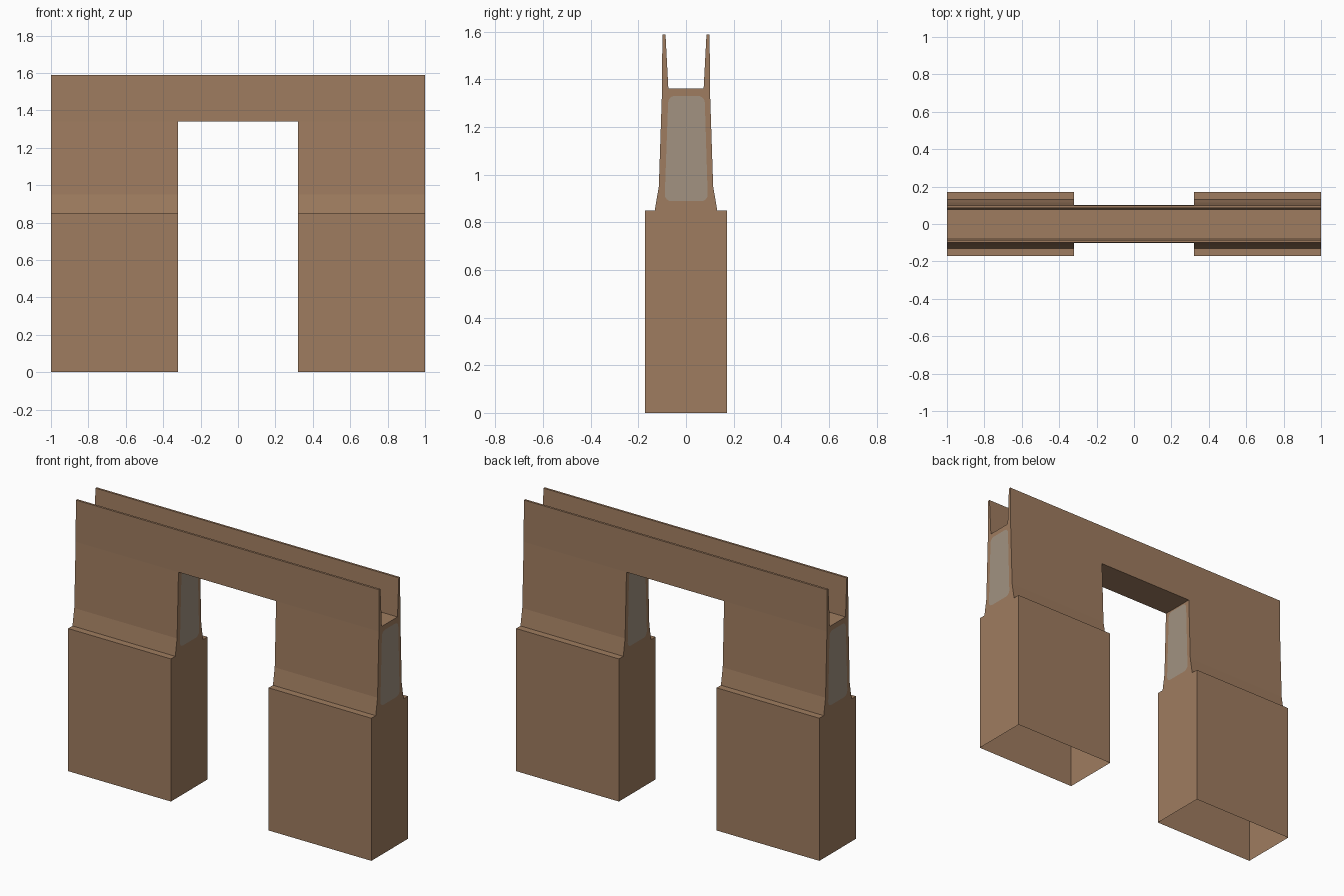
import bpy, bmesh, math

if "Cube" in bpy.data.objects:
    bpy.data.objects.remove(bpy.data.objects["Cube"])

def material(name, rgb):
    m = bpy.data.materials.new(name)
    m.diffuse_color = (*rgb, 1)
    m.use_nodes = True
    m.node_tree.nodes["Principled BSDF"].inputs["Base Color"].default_value = m.diffuse_color
    return m

BROWN = material("warm brown", (0.345, 0.202, 0.115))
GREY = material("stone grey", (0.360, 0.287, 0.218))

def finish(bm, name, mat):
    me = bpy.data.meshes.new(name)
    bm.to_mesh(me)
    bm.free()
    me.materials.append(mat)
    ob = bpy.data.objects.new(name, me)
    bpy.context.collection.objects.link(ob)
    return ob

def sweep(bm, half, stations, caps):
    """Sweep a half profile (y, z), mirrored across y, along x; cap listed stations."""
    profile = half + [(-y, z) for y, z in reversed(half)]
    rings = [[bm.verts.new((x, y, z)) for y, z in profile] for x in stations]
    for a, b in zip(rings, rings[1:]):
        for i in range(len(profile) - 1):
            bm.faces.new((a[i], a[i + 1], b[i + 1], b[i]))
    for i in caps:
        bm.faces.new(rings[i])

END, GAP, SPRING, FLOOR, TOP = 1.0, 0.322, 1.34, 1.36, 1.588
bm = bmesh.new()

# channelled beam across the top
beam = [(0.101, SPRING), (0.099, TOP), (0.086, TOP), (0.074, FLOOR)]
sweep(bm, beam, [-END, -GAP, GAP, END], [0, -1])

# underside of the beam over the opening
bm.faces.new([bm.verts.new((x, y, SPRING)) for x, y in
              ((-GAP, -0.101), (GAP, -0.101), (GAP, 0.101), (-GAP, 0.101))])

# two hollow legs, open at the floor: base box, ledge and tapering neck
sides = [(0.172, 0.0), (0.172, 0.85), (0.131, 0.85), (0.114, 0.95), (0.101, SPRING)]
for s in (-1, 1):
    rings = []
    for x in (s * GAP, s * END):
        right = [bm.verts.new((x, y, z)) for y, z in sides]
        left = [bm.verts.new((x, -y, z)) for y, z in sides]
        bm.faces.new(right + left[::-1])
        rings.append((right, left))
    for a, b in zip(rings[0], rings[1]):
        for i in range(len(sides) - 1):
            bm.faces.new((a[i], a[i + 1], b[i + 1], b[i]))

bmesh.ops.remove_doubles(bm, verts=bm.verts, dist=0.0005)
bmesh.ops.recalc_face_normals(bm, faces=bm.faces)
finish(bm, "arch_body", BROWN)

# rounded grey panels painted on both ends of each leg neck
def panel(name, x, facing):
    bm = bmesh.new()
    r = 0.028
    corners = [(0.091, 0.888, -90), (0.079, 1.33, 0), (-0.075, 1.33, 90), (-0.089, 0.888, 180)]
    pts = []
    for y, z, start in corners:
        cy = y - math.copysign(r, y)
        cz = z + (r if z < 1 else -r)
        for k in range(5):
            t = math.radians(start + k * 22.5)
            pts.append((cy + r * math.cos(t), cz + r * math.sin(t)))
    if facing < 0:
        pts.reverse()
    bm.faces.new([bm.verts.new((x + facing * 0.0015, y, z)) for y, z in pts])
    finish(bm, name, GREY)

for s, side in ((-1, "left"), (1, "right")):
    panel(f"{side}_outer_panel", s * END, s)
    panel(f"{side}_inner_panel", s * GAP, -s)
